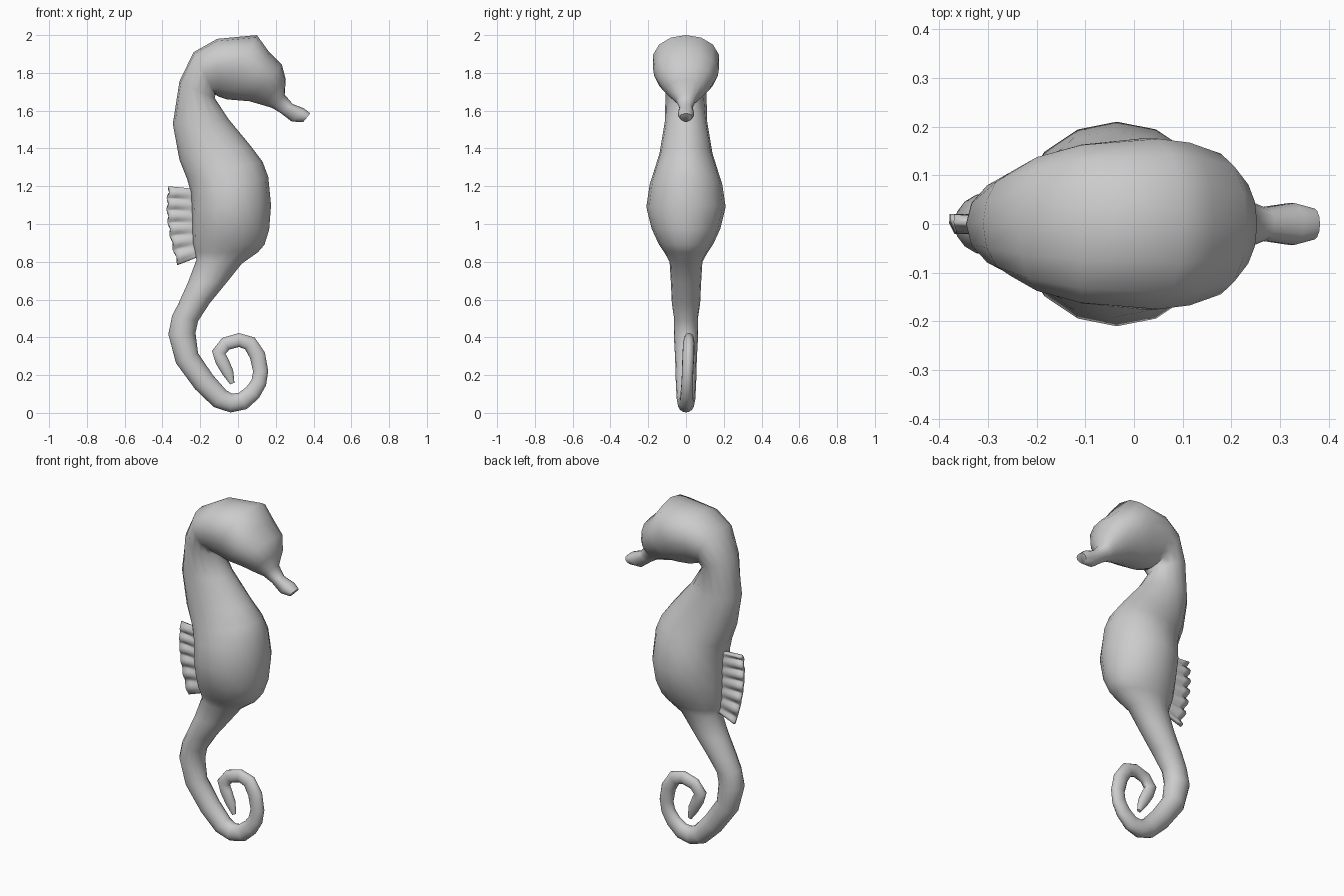
import bpy, bmesh, math
from mathutils import Vector

SIDES = 16

# Head sections, snout to nape: top x,z / under x,z / half width
HEAD = [
    (0.382, 1.585, 0.345, 1.54, 0.032),
    (0.350, 1.612, 0.285, 1.542, 0.043),
    (0.290, 1.635, 0.225, 1.588, 0.034),
    (0.247, 1.685, 0.180, 1.615, 0.052),
    (0.253, 1.765, 0.130, 1.630, 0.100),
    (0.232, 1.845, 0.060, 1.650, 0.145),
    (0.165, 1.910, 0.000, 1.655, 0.168),
    (0.100, 2.000, -0.060, 1.660, 0.176),
    (-0.110, 1.980, -0.105, 1.675, 0.163),
    (-0.235, 1.910, -0.120, 1.685, 0.138),
    (-0.310, 1.755, -0.122, 1.665, 0.108),
]
# Trunk sections, neck to tail root: back x,z / belly x,z / half width
TRUNK = [
    (-0.345, 1.53, -0.050, 1.555, 0.112),
    (-0.310, 1.34, 0.070, 1.41, 0.140),
    (-0.270, 1.24, 0.130, 1.33, 0.168),
    (-0.250, 1.17, 0.160, 1.25, 0.192),
    (-0.245, 1.08, 0.175, 1.10, 0.210),
    (-0.243, 0.98, 0.165, 0.97, 0.182),
    (-0.240, 0.90, 0.140, 0.89, 0.145),
    (-0.230, 0.85, 0.105, 0.85, 0.115),
    (-0.220, 0.81, 0.020, 0.79, 0.087),
    (-0.265, 0.69, -0.060, 0.69, 0.080),
    (-0.315, 0.58, -0.150, 0.58, 0.075),
]
# Tail centre line: x, z, radius
TAIL = [
    (-0.280, 0.500, 0.070), (-0.297, 0.420, 0.072), (-0.270, 0.290, 0.064),
    (-0.180, 0.163, 0.060), (-0.095, 0.075, 0.055), (-0.035, 0.052, 0.050),
    (0.025, 0.063, 0.048), (0.078, 0.108, 0.044), (0.110, 0.160, 0.041),
    (0.120, 0.220, 0.040), (0.103, 0.305, 0.042), (0.063, 0.368, 0.040),
    (0.005, 0.386, 0.037), (-0.065, 0.366, 0.036), (-0.102, 0.320, 0.037),
    (-0.085, 0.275, 0.035), (-0.053, 0.213, 0.030), (-0.030, 0.155, 0.012),
]


def ring(a, b, half_width, skew=0.0, y=0.0):
    """Oval cross-section between two silhouette points."""
    c, h = (a + b) / 2, (b - a) / 2
    pts = []
    for i in range(SIDES):
        t = 2 * math.pi * i / SIDES
        p = c + h * math.cos(t)
        p.y = y + half_width * math.sin(t) * (1 - skew * math.cos(t))
        pts.append(p)
    return pts


def make_object(name, bm, angle):
    bmesh.ops.recalc_face_normals(bm, faces=bm.faces)
    mesh = bpy.data.meshes.new(name)
    bm.to_mesh(mesh)
    bm.free()
    ob = bpy.data.objects.new(name, mesh)
    bpy.context.collection.objects.link(ob)
    bpy.ops.object.select_all(action='DESELECT')
    ob.select_set(True)
    bpy.context.view_layer.objects.active = ob
    bpy.ops.object.shade_smooth_by_angle(angle=math.radians(angle))
    return ob


# Body: one continuous skin through head, trunk and tail
rings = []
for part, skew in ((HEAD, 0.2), (TRUNK, 0.0)):
    for x1, z1, x2, z2, w in part:
        rings.append(ring(Vector((x1, 0, z1)), Vector((x2, 0, z2)), w, skew))
for i, (x, z, r) in enumerate(TAIL):
    p, q = TAIL[max(i - 1, 0)], TAIL[min(i + 1, len(TAIL) - 1)]
    t = Vector((q[0] - p[0], 0, q[1] - p[1])).normalized()
    out = Vector((t.z, 0, -t.x)) * r
    c = Vector((x, 0, z))
    lean = 0.04 * z if i > 5 else 0.0
    rings.append(ring(c + out, c - out, r * (0.9 if i < 6 else 0.75), y=lean))

bm = bmesh.new()
loops = [[bm.verts.new(p) for p in pts] for pts in rings]
for a, b in zip(loops, loops[1:]):
    for i in range(SIDES):
        j = (i + 1) % SIDES
        bm.faces.new((a[i], a[j], b[j], b[i]))
bm.faces.new(loops[0])
bm.faces.new(loops[-1])
make_object("body", bm, 60)

# Back fin: rippled sheet fanning out from the back
ROOT = (Vector((-0.22, 0, 1.185)), Vector((-0.20, 0, 0.83)))
OUTER = [Vector((-0.365, 0, 1.195)), Vector((-0.397, 0, 1.03)), Vector((-0.318, 0, 0.785))]
NV, NU, WAVES = 36, 4, 6
bm = bmesh.new()
grid = []
for j in range(NV + 1):
    v = j / NV
    root = ROOT[0].lerp(ROOT[1], v)
    edge = OUTER[0].lerp(OUTER[1], v).lerp(OUTER[1].lerp(OUTER[2], v), v)
    wave = math.cos(2 * math.pi * WAVES * v)
    row = []
    for i in range(NU + 1):
        u = i / NU
        p = root.lerp(edge, u)
        p.x -= 0.005 * u * wave
        p.y = 0.011 * u * wave
        row.append(bm.verts.new(p))
    grid.append(row)
for a, b in zip(grid, grid[1:]):
    for i in range(NU):
        bm.faces.new((a[i], a[i + 1], b[i + 1], b[i]))
fin = make_object("back_fin", bm, 50)
solid = fin.modifiers.new("thickness", 'SOLIDIFY')
solid.thickness = 0.02
solid.offset = 0
